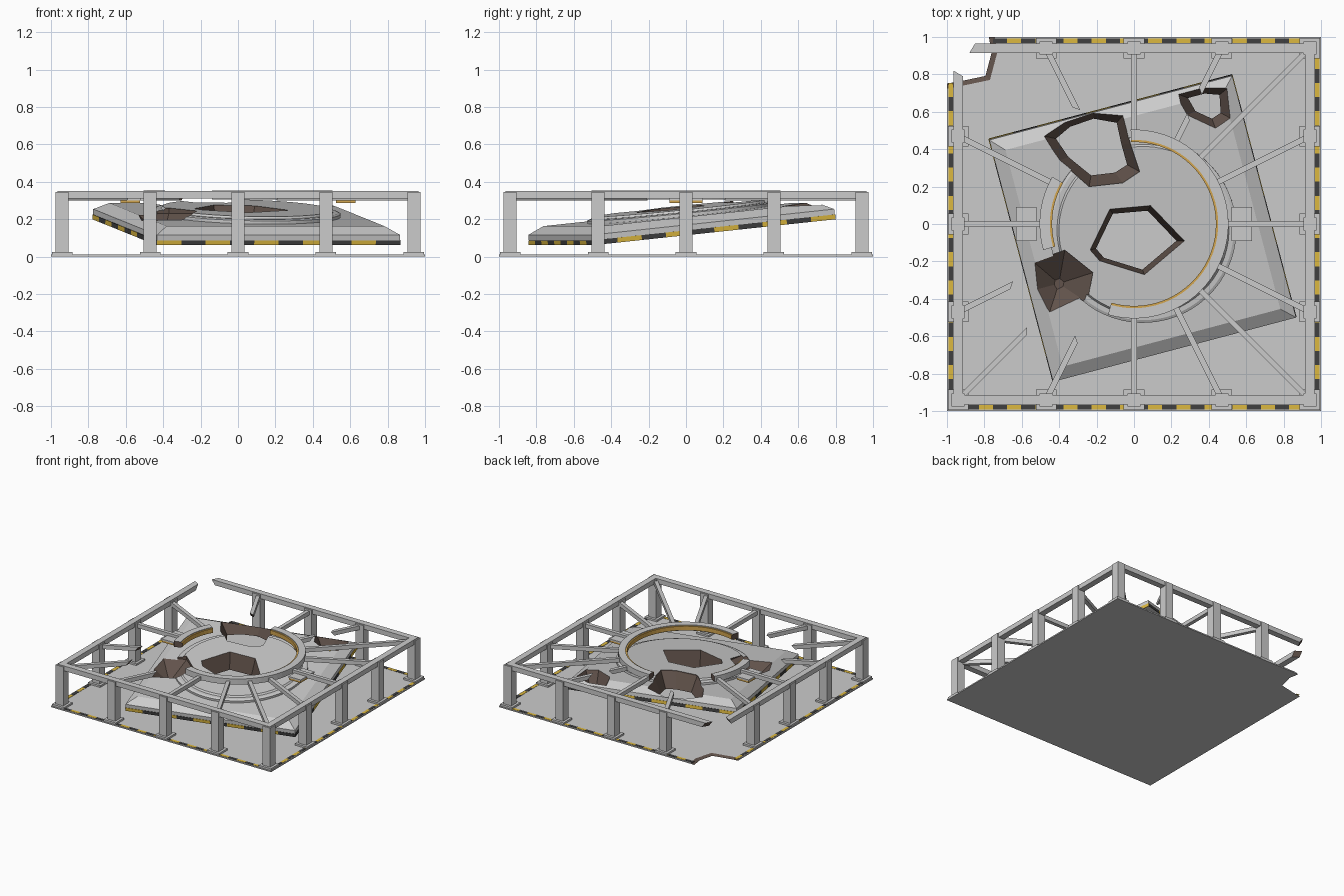
import bpy, bmesh, math
from mathutils import Matrix, Vector

if "Cube" in bpy.data.objects:
    bpy.data.objects.remove(bpy.data.objects["Cube"])


def material(name, c):
    m = bpy.data.materials.new(name)
    m.diffuse_color = (*c, 1)
    m.use_nodes = True
    m.node_tree.nodes["Principled BSDF"].inputs["Base Color"].default_value = m.diffuse_color
    return m


GREY = material("plain_grey", (0.8, 0.8, 0.8))
YELLOW = material("hazard_yellow", (0.72, 0.48, 0.05))
BLACK = material("hazard_black", (0.05, 0.05, 0.05))
DARK = material("broken_brown", (0.12, 0.085, 0.07))
AMBER = material("amber_light", (0.65, 0.38, 0.08))
MATS = [GREY, YELLOW, BLACK, DARK, AMBER]


def finish(name, bm, matrix=Matrix()):
    bmesh.ops.recalc_face_normals(bm, faces=bm.faces)
    me = bpy.data.meshes.new(name)
    bm.to_mesh(me)
    bm.free()
    for m in MATS:
        me.materials.append(m)
    ob = bpy.data.objects.new(name, me)
    ob.matrix_world = matrix
    bpy.context.collection.objects.link(ob)
    return ob


def loft(bm, loops, mat=0, cap0=None, cap1=None):
    """Skin closed loops of points, with capped ends."""
    rows = [[bm.verts.new(p) for p in l] for l in loops]
    n = len(rows[0])
    for a, b in zip(rows, rows[1:]):
        for i in range(n):
            bm.faces.new((a[i], a[(i + 1) % n], b[(i + 1) % n], b[i])).material_index = mat
    bm.faces.new(rows[0]).material_index = mat if cap0 is None else cap0
    bm.faces.new(rows[-1]).material_index = mat if cap1 is None else cap1


def rect(x, y, hx, hy, z):
    return [(x - hx, y - hy, z), (x + hx, y - hy, z), (x + hx, y + hy, z), (x - hx, y + hy, z)]


def box(bm, x, y, sx, sy, z0, z1, mat=0):
    loft(bm, [rect(x, y, sx / 2, sy / 2, z0), rect(x, y, sx / 2, sy / 2, z1)], mat)


def beam(bm, a, b, w, z0, z1, broken=False):
    """Horizontal beam from a to b; a broken end is skewed and dark."""
    a, b = Vector(a), Vector(b)
    d = (b - a).normalized()
    s = Vector((-d.y, d.x)) * w / 2
    k = d * (0.03 if broken else 0)

    def end(p, k):
        return [(*(p - s - k), z0), (*(p + s), z0), (*(p + s + k), z1), (*(p - s), z1)]
    loft(bm, [end(a, k * 0), end(b, k)], 0, None, 3 if broken else 0)


def arc(bm, r0, r1, z0, z1, a0, a1, mat=0):
    n = max(4, int((a1 - a0) / 5))
    loops = []
    for i in range(n + 1):
        t = math.radians(a0 + (a1 - a0) * i / n)
        loops.append([(r * math.cos(t), r * math.sin(t), z)
                      for r, z in ((r0, z0), (r1, z0), (r1, z1), (r0, z1))])
    loft(bm, loops, mat, 3, 3)


def cutter(pts, zmid, zbot, scale):
    """Ragged hole: straight above zmid, tapering down to zbot."""
    cx = sum(p[0] for p in pts) / len(pts)
    cy = sum(p[1] for p in pts) / len(pts)
    low = [(cx + (x - cx) * scale, cy + (y - cy) * scale, zbot) for x, y in pts]
    bm = bmesh.new()
    loft(bm, [low, [(x, y, zmid) for x, y in pts], [(x, y, 0.45) for x, y in pts]], 3)
    ob = finish("hole_cutter", bm)
    ob.hide_render = True
    return ob


def cut(ob, cutters):
    for c in cutters:
        m = ob.modifiers.new("hole", 'BOOLEAN')
        m.operation, m.solver, m.object = 'DIFFERENCE', 'EXACT', c
        m.material_mode = 'TRANSFER'
    dg = bpy.context.evaluated_depsgraph_get()
    dg.update()
    me = bpy.data.meshes.new_from_object(ob.evaluated_get(dg))
    ob.modifiers.clear()
    ob.data = me


# floor plate with its back left corner broken away
bm = bmesh.new()
box(bm, 0, 0, 2, 2, 0, 0.01)
floor = finish("floor_plate", bm)
corner = cutter([(-1.1, 0.71), (-0.96, 0.73), (-0.77, 0.77), (-0.73, 0.92), (-0.76, 1.1), (-1.1, 1.1)],
                0.0101, -0.001, 0.8)
cut(floor, [corner])

# hazard border on the floor
bm = bmesh.new()
n = 26
step = 1.96 / n
for i in range(n):
    t = -0.98 + step * (i + 0.5)
    m = 1 + i % 2
    for s in (-1, 1):
        if not (s > 0 and t < -0.78):
            box(bm, t, s * 0.98, step, 0.025, 0.008, 0.012, m)
        if not (s < 0 and t > 0.72):
            box(bm, s * 0.98, t, 0.025, step, 0.008, 0.012, m)
finish("floor_hazard_border", bm)

# posts with foot plates
G = 0.94
grid = (-G, -0.47, 0, 0.47, G)
spots = [(x, y) for x in grid for y in grid if G in (abs(x), abs(y)) and (x, y) != (-G, G)]
bm = bmesh.new()
for x, y in spots:
    box(bm, x, y, 0.11, 0.11, 0.01, 0.025)
    box(bm, x, y, 0.07, 0.07, 0.025, 0.345)
finish("posts", bm)

# perimeter beams, broken at the back left corner
bm = bmesh.new()
e = G + 0.025
beam(bm, (-e, -G), (e, -G), 0.05, 0.31, 0.35)
beam(bm, (G, -e), (G, e), 0.05, 0.31, 0.35)
beam(bm, (e, G), (-0.85, G), 0.05, 0.31, 0.35, True)
beam(bm, (-G, -e), (-G, 0.79), 0.05, 0.31, 0.35, True)
finish("perimeter_beams", bm)

# spokes to the ring, some snapped part way
snapped = {(-0.47, G): 0.67, (0.47, G): 0.77, (-0.47, -G): 0.67, (-G, -G): 0.62, (-G, -0.47): 0.71}
bm = bmesh.new()
for p in spots:
    v = Vector(p)
    if p in snapped:
        beam(bm, v, v * snapped[p], 0.03, 0.3, 0.333, True)
    else:
        beam(bm, v, v.normalized() * 0.49, 0.03, 0.3, 0.333)
beam(bm, (0.22, 0.43), (0.285, 0.56), 0.03, 0.3, 0.333, True)
finish("roof_spokes", bm)

# broken ring with amber inner lining
bm = bmesh.new()
for a0, a1 in ((-106, 92), (150, 196)):
    arc(bm, 0.45, 0.505, 0.305, 0.352, a0, a1)
    arc(bm, 0.438, 0.45, 0.312, 0.346, a0, a1, 4)
finish("roof_ring", bm)

# lamps hanging under the side spokes
bm = bmesh.new()
for s in (-1, 1):
    box(bm, s * 0.577, 0, 0.11, 0.18, 0.3, 0.312)
    box(bm, s * 0.577, 0, 0.105, 0.175, 0.285, 0.3, 4)
finish("lamps", bm)

# tilted slab with bevelled top
M = (Matrix.Translation((0.045, -0.02, 0.13)) @ Matrix.Rotation(math.radians(14.8), 4, 'Z')
     @ Matrix.Rotation(math.radians(5.9), 4, 'X'))
H = 0.672
bm = bmesh.new()
loft(bm, [rect(0, 0, H, H, 0), rect(0, 0, H, H, 0.055), rect(0, 0, H - 0.07, H - 0.07, 0.095)])
slab = finish("tilted_slab", bm, M)

# raised stepped disc on the slab
bm = bmesh.new()
prof = [(0.5, 0.085), (0.5, 0.112), (0.485, 0.118), (0.46, 0.118), (0.45, 0.13), (0.44, 0.13)]
loft(bm, [[(r * math.cos(i * math.tau / 64), r * math.sin(i * math.tau / 64), z)
           for i in range(64)] for r, z in prof])
disc = finish("slab_disc", bm, M)

# hazard strips round the slab edge
bm = bmesh.new()
n = 10
step = 2 * H / n
for i in range(n):
    t = -H + step * (i + 0.5)
    for s in (-1, 1):
        box(bm, t, s * H, step, 0.006, 0, 0.026, 1 + i % 2)
        box(bm, s * H, t, 0.006, step, 0, 0.026, 2 - i % 2)
strips = finish("slab_hazard_strips", bm, M)

# blast holes through slab and disc
holes = [
    cutter([(-0.24, -0.14), (-0.13, 0.08), (0.09, 0.1), (0.28, -0.09), (0.06, -0.28), (-0.19, -0.2)],
           0.28, 0.05, 0.75),
    cutter([(-0.48, 0.47), (-0.38, 0.55), (-0.22, 0.605), (-0.06, 0.58), (-0.02, 0.43), (0.03, 0.28),
            (-0.06, 0.22), (-0.24, 0.2), (-0.4, 0.34)], 0.28, 0.1, 0.55),
    cutter([(-0.56, -0.36), (-0.47, -0.53), (-0.25, -0.42), (-0.22, -0.26), (-0.37, -0.14), (-0.54, -0.2)],
           0.23, 0.12, 0.15),
    cutter([(0.22, 0.7), (0.28, 0.58), (0.44, 0.5), (0.525, 0.56), (0.505, 0.73), (0.37, 0.74)],
           0.29, 0.17, 0.5),
]
bpy.context.view_layer.update()
cut(slab, holes)
cut(disc, holes)

for c in holes + [corner]:
    bpy.data.objects.remove(c)
